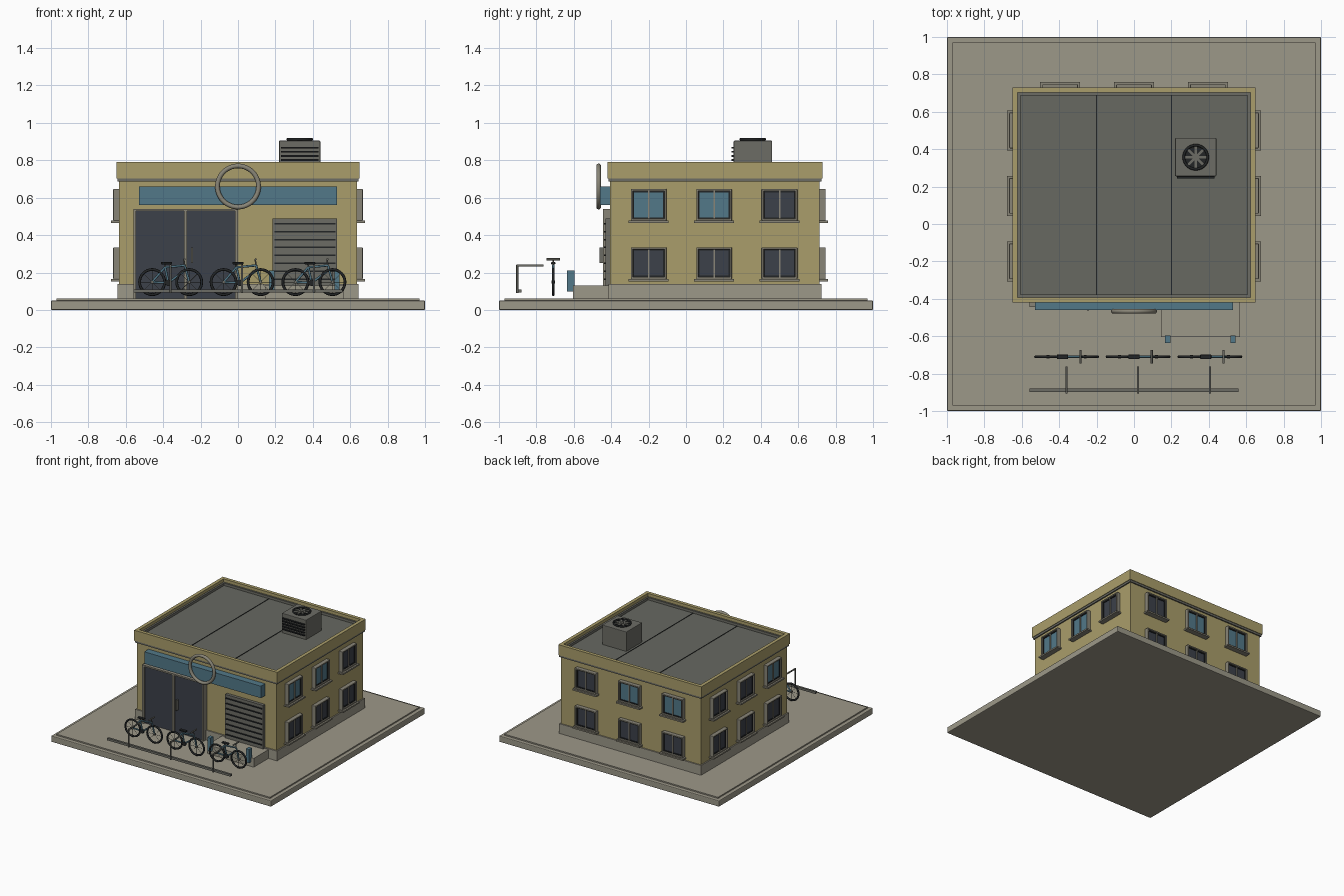
import bpy, bmesh, math
from mathutils import Vector, Matrix

if "Cube" in bpy.data.objects:
    bpy.data.objects.remove(bpy.data.objects["Cube"])

def mat(name, r, g, b):
    m = bpy.data.materials.new(name)
    m.diffuse_color = (r, g, b, 1)
    m.use_nodes = True
    m.node_tree.nodes["Principled BSDF"].inputs["Base Color"].default_value = m.diffuse_color
    return m

WALL = mat("ochre wall", 0.40, 0.34, 0.145)
STONE = mat("pale concrete", 0.335, 0.315, 0.25)
ROOF = mat("roof grey", 0.135, 0.14, 0.12)
METAL = mat("grey metal", 0.15, 0.15, 0.13)
FRAME = mat("warm grey trim", 0.25, 0.235, 0.185)
GLASS = mat("dark glass", 0.045, 0.052, 0.068)
BLUE = mat("muted blue", 0.085, 0.19, 0.25)
BLACK = mat("near black", 0.016, 0.018, 0.019)

def finish(name, bm, m, M=None, smooth=False):
    if M is not None:
        bmesh.ops.transform(bm, matrix=M, verts=bm.verts)
    bmesh.ops.recalc_face_normals(bm, faces=bm.faces)
    me = bpy.data.meshes.new(name)
    bm.to_mesh(me)
    bm.free()
    me.materials.append(m)
    if smooth:
        for p in me.polygons:
            p.use_smooth = len(p.vertices) == 4
    o = bpy.data.objects.new(name, me)
    bpy.context.collection.objects.link(o)
    return o

def add_box(bm, x0, x1, y0, y1, z0, z1):
    S = Matrix.Diagonal((x1 - x0, y1 - y0, z1 - z0, 1))
    T = Matrix.Translation(((x0 + x1) / 2, (y0 + y1) / 2, (z0 + z1) / 2))
    bmesh.ops.create_cube(bm, size=1, matrix=T @ S)

def boxes(name, m, *bs, M=None, bevel=0):
    bm = bmesh.new()
    for b in bs:
        add_box(bm, *b)
    if bevel:
        bmesh.ops.bevel(bm, geom=bm.edges[:], offset=bevel, segments=2, profile=0.5, affect='EDGES')
    return finish(name, bm, m, M)

def tubes(name, m, r, *segs, M=None, sides=10):
    bm = bmesh.new()
    for a, b in segs:
        a, b = Vector(a), Vector(b)
        d = b - a
        T = Matrix.Translation((a + b) / 2) @ d.to_track_quat('Z', 'Y').to_matrix().to_4x4()
        bmesh.ops.create_cone(bm, cap_ends=True, segments=sides, radius1=r, radius2=r, depth=d.length, matrix=T)
    return finish(name, bm, m, M, True)

def ring(name, m, R, r, center, flat=False, M=None, n=40, k=10):
    # torus standing in the xz plane, or lying flat
    bm = bmesh.new()
    rows = []
    for i in range(n):
        a = 2 * math.pi * i / n
        row = []
        for j in range(k):
            b = 2 * math.pi * j / k
            d, h = R + r * math.cos(b), r * math.sin(b)
            p = (d * math.cos(a), d * math.sin(a), h) if flat else (d * math.cos(a), h, d * math.sin(a))
            row.append(bm.verts.new(Vector(p) + Vector(center)))
        rows.append(row)
    for i in range(n):
        for j in range(k):
            p, q = rows[i], rows[(i + 1) % n]
            bm.faces.new((p[j], p[(j + 1) % k], q[(j + 1) % k], q[j]))
    return finish(name, bm, m, M, True)

def border(x0, x1, y0, y1, z0, z1, t):
    # four bars around a rectangle in plan
    return [(x0, x1, y0, y0 + t, z0, z1), (x0, x1, y1 - t, y1, z0, z1),
            (x0, x0 + t, y0 + t, y1 - t, z0, z1), (x1 - t, x1, y0 + t, y1 - t, z0, z1)]

# ground slab
boxes("base_slab", STONE, (-1, 1, -1, 1, 0, 0.05), bevel=0.006)
boxes("pavement", STONE, (-0.97, 0.97, -0.97, 0.97, 0.045, 0.06))

# building shell
boxes("walls", WALL, (-0.635, 0.635, -0.405, 0.715, 0.06, 0.73))
boxes("plinth", STONE, (-0.645, 0.645, -0.415, 0.725, 0.06, 0.14))
boxes("cornice_strip", METAL, (-0.645, 0.645, -0.415, 0.725, 0.688, 0.704))
boxes("parapet", WALL, *border(-0.65, 0.65, -0.42, 0.73, 0.704, 0.79, 0.028))
boxes("parapet_inner_edge", METAL, *border(-0.622, 0.622, -0.392, 0.702, 0.73, 0.765, 0.014))
boxes("roof_deck", ROOF, (-0.63, 0.63, -0.40, 0.71, 0.72, 0.745))
boxes("roof_seams", BLACK, *[(x - 0.003, x + 0.003, -0.38, 0.69, 0.744, 0.748) for x in (-0.2, 0.2)])

# rooftop cooling unit
boxes("cooling_unit", METAL, (0.22, 0.44, 0.255, 0.46, 0.74, 0.905), bevel=0.004)
boxes("cooling_louvres", BLACK, *[(0.23, 0.43, 0.242, 0.257, z, z + 0.009) for z in (0.775, 0.797, 0.819, 0.841, 0.863)])
tubes("fan_well", BLACK, 0.066, ((0.33, 0.357, 0.90), (0.33, 0.357, 0.908)), sides=32)
ring("fan_ring", BLACK, 0.064, 0.007, (0.33, 0.357, 0.912), flat=True)
tubes("fan_hub", METAL, 0.014, ((0.33, 0.357, 0.905), (0.33, 0.357, 0.918)), sides=16)
bm = bmesh.new()
for i in range(8):
    b2 = bmesh.new()
    add_box(b2, 0.01, 0.06, -0.007, 0.007, 0.908, 0.912)
    bmesh.ops.transform(b2, matrix=Matrix.Translation((0.33, 0.357, 0)) @ Matrix.Rotation(i * math.pi / 4, 4, 'Z'), verts=b2.verts)
    tmp = bpy.data.meshes.new("tmp")
    b2.to_mesh(tmp)
    b2.free()
    bm.from_mesh(tmp)
    bpy.data.meshes.remove(tmp)
finish("fan_blades", bm, METAL)

# sign band and ring
boxes("sign_band", BLUE, (-0.53, 0.53, -0.46, -0.40, 0.562, 0.66))
ring("sign_ring", FRAME, 0.11, 0.0125, (0, -0.467, 0.66), n=56, k=12)

# glazed entrance
boxes("door_glass", GLASS, (-0.55, -0.01, -0.432, -0.40, 0.06, 0.53))
boxes("door_frame", FRAME, (-0.56, -0.545, -0.445, -0.40, 0.06, 0.54), (-0.015, 0, -0.445, -0.40, 0.06, 0.54),
      (-0.545, -0.015, -0.445, -0.40, 0.528, 0.54), (-0.288, -0.272, -0.445, -0.40, 0.06, 0.528))
boxes("door_handle", METAL, (-0.25, -0.24, -0.462, -0.43, 0.25, 0.335))

# loading dock and shutter
boxes("loading_dock", STONE, (0.145, 0.567, -0.605, -0.40, 0.06, 0.132))
boxes("shutter", METAL, (0.185, 0.53, -0.43, -0.40, 0.13, 0.49))
boxes("shutter_grooves", BLACK, *[(0.195, 0.52, -0.438, -0.428, 0.16 + i * 0.0425, 0.168 + i * 0.0425) for i in range(8)])
boxes("dock_bumpers", BLUE, *[(x - 0.014, x + 0.014, -0.635, -0.597, 0.098, 0.21) for x in (0.18, 0.53)])

# windows: local x runs along the wall, local -y points outwards
def window(M, cx, z, glass):
    w, h = 0.095, 0.17
    x0, x1 = cx - w, cx + w
    boxes("window_glass", glass, (x0 + 0.01, x1 - 0.01, -0.014, 0.005, z + 0.01, z + h - 0.01), M=M)
    t = 0.011
    boxes("window_frame", FRAME, (x0, x0 + t, -0.03, 0.005, z, z + h), (x1 - t, x1, -0.03, 0.005, z, z + h),
          (x0, x1, -0.03, 0.005, z, z + t), (x0, x1, -0.03, 0.005, z + h - t, z + h), M=M, bevel=0.003)
    a, b, c, d = x0 + t, x1 - t, z + t, z + h - t
    boxes("window_sash", BLACK, (a, a + 0.007, -0.02, 0, c, d), (b - 0.007, b, -0.02, 0, c, d),
          (a, b, -0.02, 0, c, c + 0.007), (a, b, -0.02, 0, d - 0.007, d), M=M)
    boxes("window_mullion", FRAME, (cx - 0.004, cx + 0.004, -0.022, 0, c, d), M=M)
    boxes("window_sill", FRAME, (x0 - 0.012, x1 + 0.012, -0.042, 0.005, z - 0.012, z), M=M)

R = lambda deg: Matrix.Rotation(math.radians(deg), 4, 'Z')
T = Matrix.Translation
# wall transform, offsets along the wall, blue panes in the upper row
sides = [(T((0.637, 0.15, 0)) @ R(90), 0.35, (1, 1, 0)),
         (T((-0.637, 0.15, 0)) @ R(-90), 0.35, (0, 0, 1)),
         (T((0, 0.717, 0)) @ R(180), 0.395, (0, 1, 1))]
for M, step, blue in sides:
    for i in range(3):
        window(M, (i - 1) * step, 0.165, GLASS)
        window(M, (i - 1) * step, 0.477, BLUE if blue[i] else GLASS)

# bicycles with a rack post in front of each
for cx in (-0.36, 0.022, 0.406):
    M = T((cx, -0.71, 0))
    hubs = (-0.099, 0.099)
    for hx in hubs:
        ring("bike_tyre", BLACK, 0.067, 0.0075, (hx, 0, 0.149), M=M, n=32, k=8)
        tubes("bike_spokes", METAL, 0.0012, *[((hx - 0.064 * math.cos(a), 0, 0.149 - 0.064 * math.sin(a)),
              (hx + 0.064 * math.cos(a), 0, 0.149 + 0.064 * math.sin(a))) for a in [k * math.pi / 4 for k in range(4)]], M=M, sides=5)
        tubes("bike_hub", METAL, 0.008, ((hx, -0.01, 0.149), (hx, 0.01, 0.149)), M=M)
    rear, front, crank = (-0.099, 0, 0.149), (0.099, 0, 0.149), (-0.012, 0, 0.145)
    seat, head, neck = (-0.03, 0, 0.228), (0.075, 0, 0.238), (0.081, 0, 0.215)
    tubes("bike_frame", BLUE, 0.006, (rear, crank), (rear, seat), (crank, seat), (seat, head),
          (crank, neck), (front, head), M=M)
    tubes("bike_posts", METAL, 0.004, (seat, (-0.033, 0, 0.25)), (head, (0.07, 0, 0.27)), M=M)
    boxes("bike_saddle", BLACK, (-0.052, 0.008, -0.012, 0.012, 0.244, 0.256), M=M, bevel=0.004)
    tubes("bike_handlebar", METAL, 0.006, ((0.073, -0.037, 0.271), (0.073, 0.037, 0.271)), M=M)
    tubes("bike_crank", BLACK, 0.017, ((-0.012, -0.006, 0.145), (-0.012, 0.006, 0.145)), M=M, sides=16)
    tubes("rack_post", METAL, 0.006, ((cx, -0.902, 0.09), (cx, -0.902, 0.241)),
          ((cx, -0.907, 0.237), (cx, -0.763, 0.237)))
boxes("rack_rail", METAL, (-0.56, 0.56, -0.898, -0.88, 0.092, 0.11))
